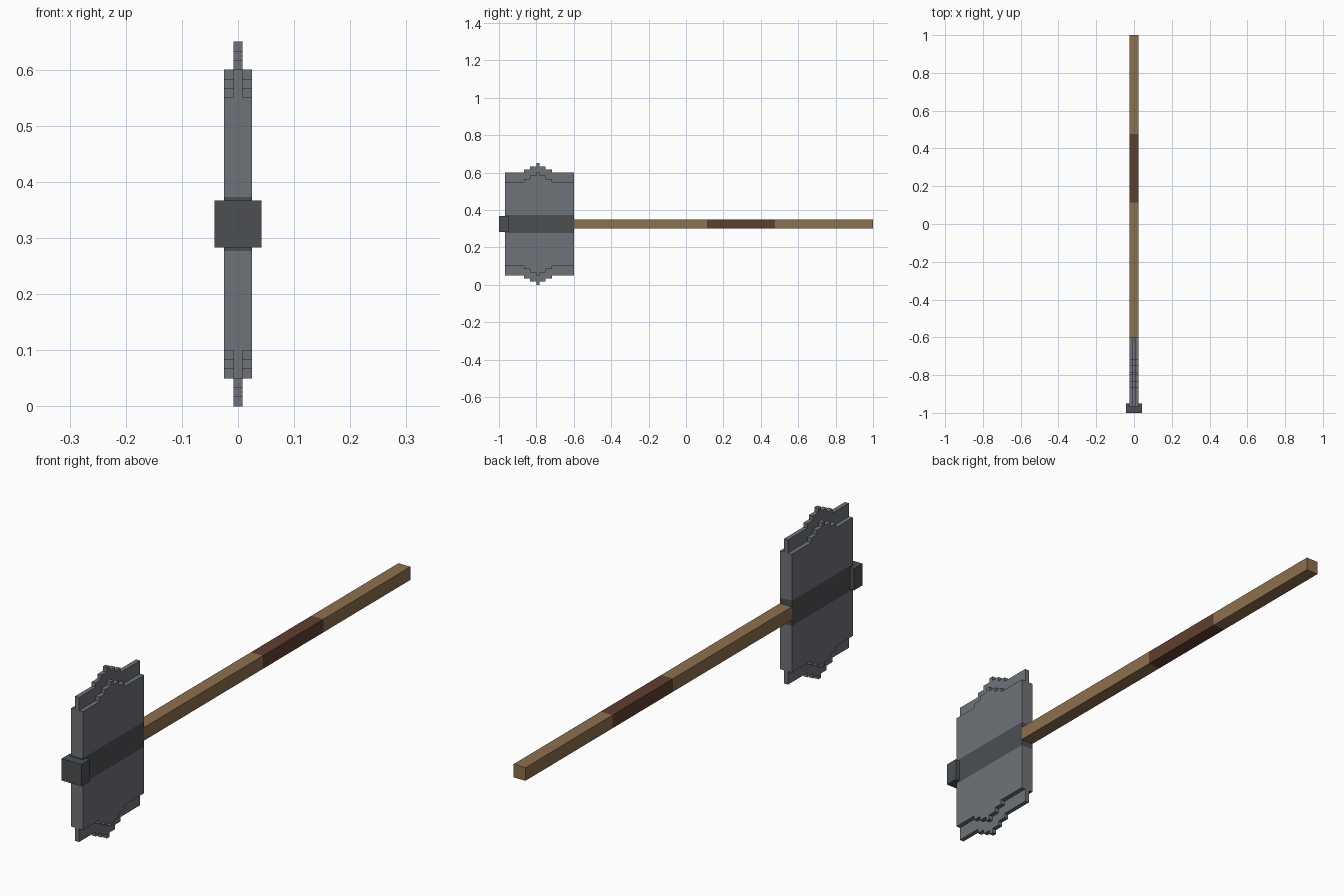
import bpy
import bmesh

U = 1 / 60          # one block
MID = 0.325         # height of the handle axis
FRONT = -1 + 2 * U  # front of the head
LENGTH = 22         # head depth in blocks

if "Cube" in bpy.data.objects:
    bpy.data.objects.remove(bpy.data.objects["Cube"])


def material(name, rgb):
    """Flat colour given as 0-255 sRGB, stored linear."""
    lin = [((c / 255 + 0.055) / 1.055) ** 2.4 for c in rgb]
    mat = bpy.data.materials.new(name)
    mat.use_nodes = True
    mat.diffuse_color = (*lin, 1)
    node = mat.node_tree.nodes["Principled BSDF"]
    node.inputs["Base Color"].default_value = (*lin, 1)
    node.inputs["Roughness"].default_value = 0.8
    return mat


steel = material("steel grey", (111, 115, 120))
dark_steel = material("dark steel", (76, 79, 82))
wood = material("wood brown", (140, 112, 79))
leather = material("grip dark brown", (94, 63, 47))


def prism(name, profile, half_width, mat):
    """Extrude a (y, z) outline across x."""
    bm = bmesh.new()
    face = bm.faces.new([bm.verts.new((-half_width, y, z)) for y, z in profile])
    out = bmesh.ops.extrude_face_region(bm, geom=[face])
    moved = [v for v in out["geom"] if isinstance(v, bmesh.types.BMVert)]
    bmesh.ops.translate(bm, verts=moved, vec=(2 * half_width, 0, 0))
    bmesh.ops.recalc_face_normals(bm, faces=bm.faces)
    mesh = bpy.data.meshes.new(name)
    bm.to_mesh(mesh)
    bm.free()
    mesh.materials.append(mat)
    obj = bpy.data.objects.new(name, mesh)
    bpy.context.collection.objects.link(obj)
    return obj


def bar(name, y0, y1, half_height, half_width, mat):
    lo, hi = MID - half_height, MID + half_height
    return prism(name, [(y0, lo), (y1, lo), (y1, hi), (y0, hi)], half_width, mat)


def stepped(side, base, shoulder):
    """Outline with three steps rising to a central tooth."""
    half = [(0, shoulder)]
    for i, start in enumerate((6, 8, 10)):
        half += [(start, shoulder + i * U), (start, shoulder + (i + 1) * U)]
    blocks = half + [(LENGTH - 1 - b, h) for b, h in reversed(half[1:])]
    blocks += [(LENGTH, shoulder), (LENGTH, base), (0, base)]
    return [(FRONT + b * U, MID + side * h) for b, h in blocks]


# Head: stepped body and thin cutting edge, mirrored above and below the band
BAND = 0.048
for label, side in (("upper", 1), ("lower", -1)):
    prism(label + "_blade_body", stepped(side, BAND, 13.5 * U), 1.5 * U, steel)
    prism(label + "_blade_edge", stepped(side, 13.5 * U, 16.5 * U), 0.5 * U, steel)

bar("head_band", FRONT, FRONT + LENGTH * U, BAND, 1.5 * U, dark_steel)
bar("front_cap", -1, -1 + 3 * U, 2.5 * U, 2.5 * U, dark_steel)

# Handle with a wrapped grip
for name, y0, y1, mat in (("handle_front", -0.6, 0.113, wood),
                          ("handle_grip", 0.113, 0.477, leather),
                          ("handle_end", 0.477, 1.0, wood)):
    bar(name, y0, y1, 1.5 * U, 1.5 * U, mat)
